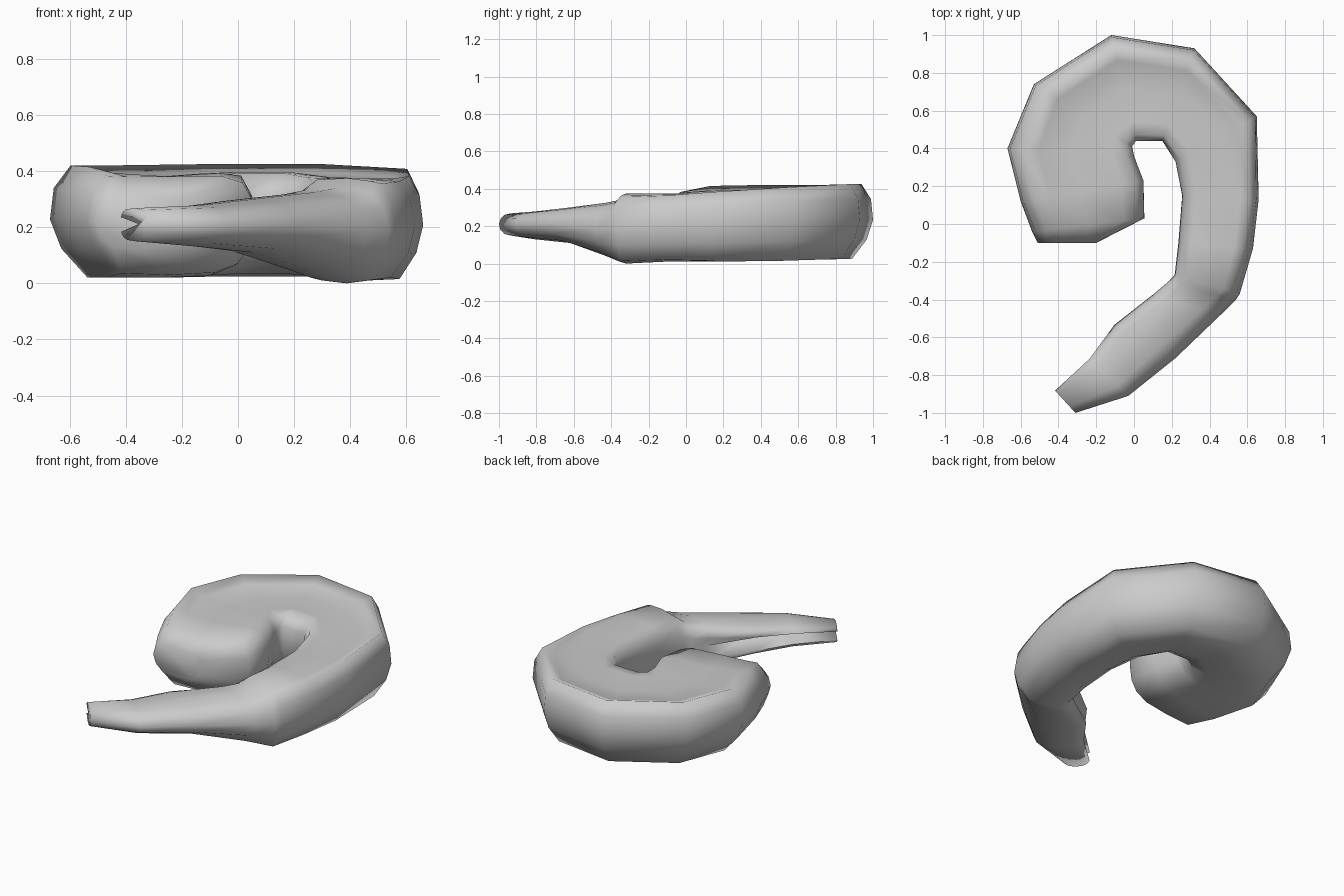
import bpy, bmesh, math
from mathutils import Vector

if "Cube" in bpy.data.objects:
    bpy.data.objects.remove(bpy.data.objects["Cube"])

# Stations along the curl: outer xy, inner xy, bottom z, top z, groove, dish, roundness
STATIONS = [
    (-.31, -1.0, -.42, -.88, .15, .268, .60, 0, 1),
    (-.03, -.91, -.24, -.71, .13, .278, .45, 0, 1),
    (.22, -.71, -.11, -.53, .11, .30, .30, 0, 1),
    (.46, -.48, .09, -.375, .04, .325, .12, 0, .9),
    (.54, -.40, .17, -.31, .01, .34, .05, 0, .7),
    (.56, -.37, .215, -.27, .00, .375, 0, 0, .5),
    (.63, -.13, .235, -.10, .01, .378, 0, .1, .4),
    (.66, .13, .255, .15, .01, .39, 0, .5, .2),
    (.65, .57, .22, .33, .015, .408, 0, 1, 0),
    (.32, .93, .15, .44, .025, .425, 0, 1, 0),
    (-.12, 1.0, .01, .44, .025, .425, 0, 1, 0),
    (-.53, .74, -.01, .41, .02, .42, 0, 1, 0),
    (-.67, .40, .0, .36, .02, .42, 0, 1, 0),
    (-.60, .12, .05, .23, .02, .415, 0, .8, 0),
    (-.54, -.04, .055, .03, .03, .39, 0, .3, .2),
    (-.51, -.10, -.20, -.10, .12, .32, 0, 0, .5),
]

# Cross-section: u from inner to outer, v from bottom to top, dish drop
SECTION = [
    (1, .52, 0), (.98, .80, 0), (.89, 1, 0), (.76, 1, .07), (.50, 1, .11),
    (.18, 1, .07), (.06, .92, 0), (.0, .74, 0), (.0, .52, 0), (.02, .28, 0),
    (.09, .11, 0), (.23, .02, 0), (.50, .0, 0), (.80, .0, 0), (.94, .26, 0),
]
GROOVE_POINT = 8


def rounded(u, v, amount):
    """Pull a section point towards an ellipse filling the same box."""
    d = Vector((u - .5, v - .5))
    e = d.normalized() * .5
    d = d.lerp(e, amount)
    return d.x + .5, d.y + .5


bm = bmesh.new()
rings = []
for ox, oy, ix, iy, zb, zt, groove, dish, rnd in STATIONS:
    outer, inner = Vector((ox, oy)), Vector((ix, iy))
    ring = []
    for k, (u, v, drop) in enumerate(SECTION):
        # the inner side keeps its full lips beside the groove
        u, v = rounded(u, v - drop * dish, rnd if u > .4 else rnd * .4)
        if k == GROOVE_POINT:
            u += groove
        p = inner.lerp(outer, u)
        ring.append(bm.verts.new((p.x, p.y, zb + (zt - zb) * v)))
    rings.append(ring)

# Skin between stations and close both ends
n = len(SECTION)
for a, b in zip(rings, rings[1:]):
    for k in range(n):
        bm.faces.new((a[k], a[(k + 1) % n], b[(k + 1) % n], b[k]))
bm.faces.new(rings[0])
bm.faces.new(rings[-1])
bmesh.ops.recalc_face_normals(bm, faces=bm.faces)

mesh = bpy.data.meshes.new("curled_body")
bm.to_mesh(mesh)
bm.free()
body = bpy.data.objects.new("curled_body", mesh)
bpy.context.collection.objects.link(body)

# Smooth skin
bpy.context.view_layer.objects.active = body
body.select_set(True)
bpy.ops.object.shade_smooth_by_angle(angle=math.radians(100))
